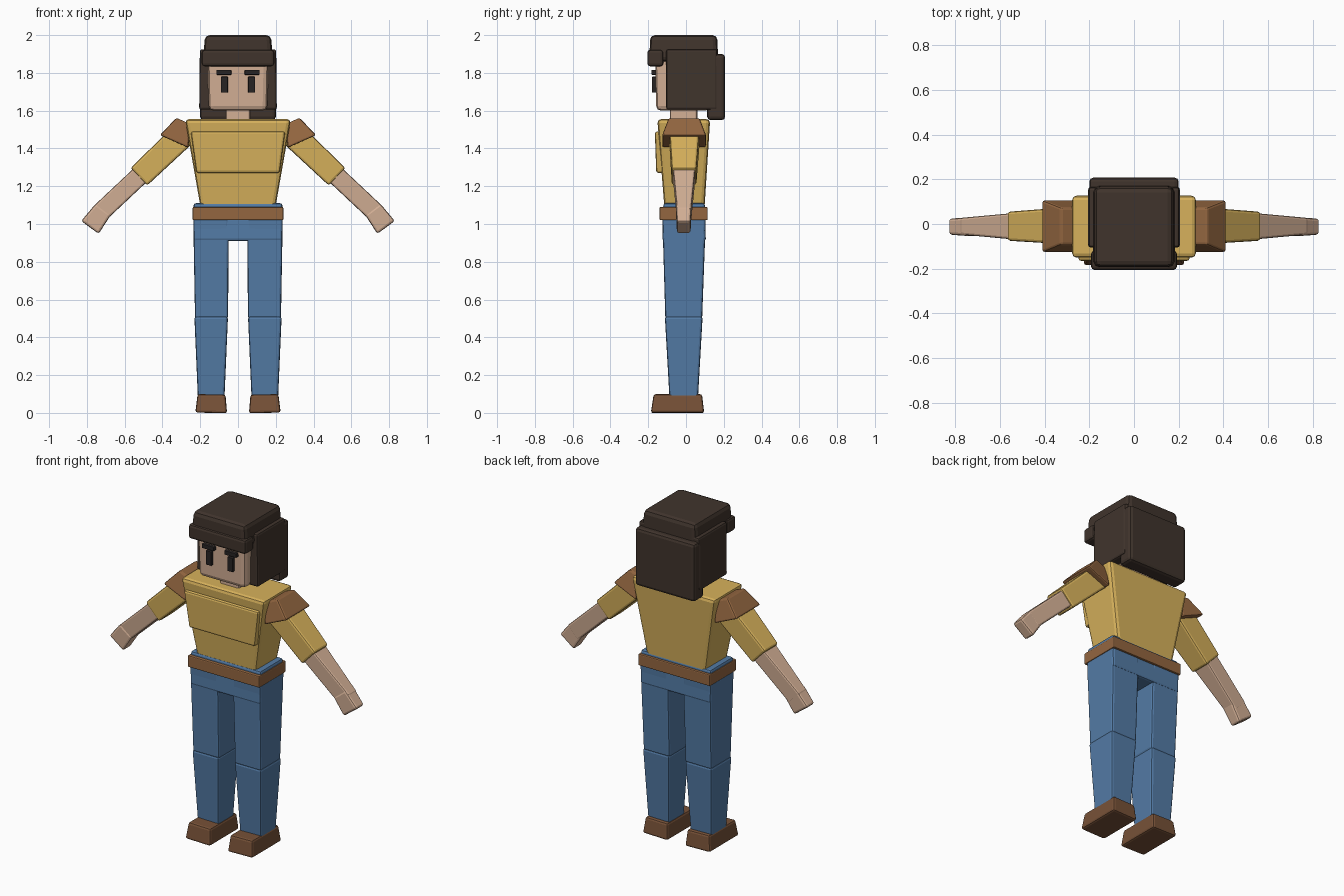
import bpy, bmesh
from mathutils import Vector

if "Cube" in bpy.data.objects:
    bpy.data.objects.remove(bpy.data.objects["Cube"])


def material(name, r, g, b):
    m = bpy.data.materials.new(name)
    m.diffuse_color = [(c / 255) ** 2.2 for c in (r, g, b)] + [1]
    m.use_nodes = True
    m.node_tree.nodes["Principled BSDF"].inputs["Base Color"].default_value = m.diffuse_color
    return m


HAIR = material("hair_brown", 66, 55, 48)
SKIN = material("skin", 210, 174, 148)
SHIRT = material("yellow_cloth", 214, 176, 92)
DENIM = material("blue_cloth", 84, 122, 164)
LEATHER = material("leather", 146, 102, 66)
SHOE = material("shoe_leather", 118, 82, 58)
DARK = material("dark", 44, 40, 40)

Y = Vector((0, 1, 0))


def taper(name, mat, p0, s0, p1, s1, bevel=0.012):
    """Tapered block from p0 to p1; s0 and s1 are (width, y depth) at each end."""
    p0, p1 = Vector(p0), Vector(p1)
    side = Y.cross((p1 - p0).normalized()).normalized()
    bm = bmesh.new()
    rings = []
    for p, (w, d) in ((p0, s0), (p1, s1)):
        rings.append([bm.verts.new(p + side * (w / 2 * a) + Y * (d / 2 * b))
                      for a, b in ((-1, -1), (1, -1), (1, 1), (-1, 1))])
    bm.faces.new(rings[0])
    bm.faces.new(rings[1])
    for i in range(4):
        j = (i + 1) % 4
        bm.faces.new((rings[0][i], rings[0][j], rings[1][j], rings[1][i]))
    bmesh.ops.recalc_face_normals(bm, faces=bm.faces)
    if bevel:
        bmesh.ops.bevel(bm, geom=bm.edges[:], offset=bevel, segments=2,
                        profile=0.5, affect='EDGES')
    me = bpy.data.meshes.new(name)
    bm.to_mesh(me)
    bm.free()
    me.materials.append(mat)
    ob = bpy.data.objects.new(name, me)
    bpy.context.collection.objects.link(ob)
    return ob


def box(name, mat, x, y, z, bevel=0.012):
    """Straight block from x, y and z ranges."""
    cx, cy = sum(x) / 2, sum(y) / 2
    s = (x[1] - x[0], y[1] - y[0])
    return taper(name, mat, (cx, cy, z[0]), s, (cx, cy, z[1]), s, bevel)


# Hips, belt, torso and chest panel
taper("hips", DENIM, (0, -0.01, 0.91), (0.47, 0.23), (0, -0.01, 1.11), (0.47, 0.22))
box("belt", LEATHER, (-0.24, 0.24), (-0.14, 0.115), (1.02, 1.09), 0.006)
taper("torso", SHIRT, (0, -0.008, 1.07), (0.39, 0.21), (0, -0.012, 1.555), (0.56, 0.28), 0.02)
taper("chest_panel", SHIRT, (0, -0.09, 1.27), (0.44, 0.135), (0, -0.095, 1.49), (0.50, 0.14))

# Neck and head
box("neck", SKIN, (-0.065, 0.065), (-0.085, 0.06), (1.5, 1.63))
taper("head", SKIN, (0, -0.015, 1.6), (0.31, 0.285), (0, -0.015, 1.95), (0.325, 0.3), 0.025)

# Hair: crown, fringe and back
taper("hair_crown", HAIR, (0, -0.012, 1.86), (0.37, 0.365), (0, -0.012, 2.0), (0.35, 0.355), 0.025)
box("hair_fringe", HAIR, (-0.192, 0.192), (-0.205, -0.12), (1.835, 1.922), 0.015)
box("hair_back", HAIR, (-0.2, 0.2), (0.112, 0.207), (1.55, 1.9), 0.018)

for name, s in (("right", -1), ("left", 1)):
    def pair(part, mat, p0, s0, p1, s1, bevel=0.012):
        taper(f"{name}_{part}", mat, (s * p0[0], p0[1], p0[2]), s0,
              (s * p1[0], p1[1], p1[2]), s1, bevel)

    # Side hair and face features
    pair("side_hair", HAIR, (0.173, 0.03, 1.605), (0.065, 0.27),
         (0.173, 0.03, 1.925), (0.058, 0.27))
    pair("eye", DARK, (0.072, -0.165, 1.695), (0.036, 0.03), (0.072, -0.165, 1.78), (0.036, 0.03), 0.003)
    pair("brow", DARK, (0.075, -0.167, 1.79), (0.08, 0.032), (0.075, -0.167, 1.815), (0.08, 0.032), 0.003)

    # Arm, hand and shoulder cap
    pair("shoulder_cap", LEATHER, (0.338, -0.01, 1.437), (0.165, 0.235),
         (0.29, -0.01, 1.546), (0.08, 0.165), 0.01)
    pair("upper_arm", SHIRT, (0.265, -0.008, 1.497), (0.137, 0.165),
         (0.525, -0.01, 1.25), (0.128, 0.13))
    pair("forearm", SKIN, (0.5, -0.01, 1.275), (0.1, 0.12),
         (0.745, -0.01, 1.045), (0.1, 0.075), 0.01)
    pair("hand", SKIN, (0.713, -0.012, 1.078), (0.1, 0.083),
         (0.784, -0.012, 0.982), (0.115, 0.072))

    # Leg and shoe
    pair("thigh", DENIM, (0.14, -0.012, 0.5), (0.175, 0.195), (0.143, -0.01, 1.03), (0.188, 0.23))
    pair("shin", DENIM, (0.142, -0.012, 0.07), (0.14, 0.15), (0.142, -0.012, 0.51), (0.178, 0.2))
    pair("shoe", SHOE, (0.142, -0.045, 0), (0.168, 0.282), (0.14, -0.043, 0.098), (0.148, 0.256), 0.012)
